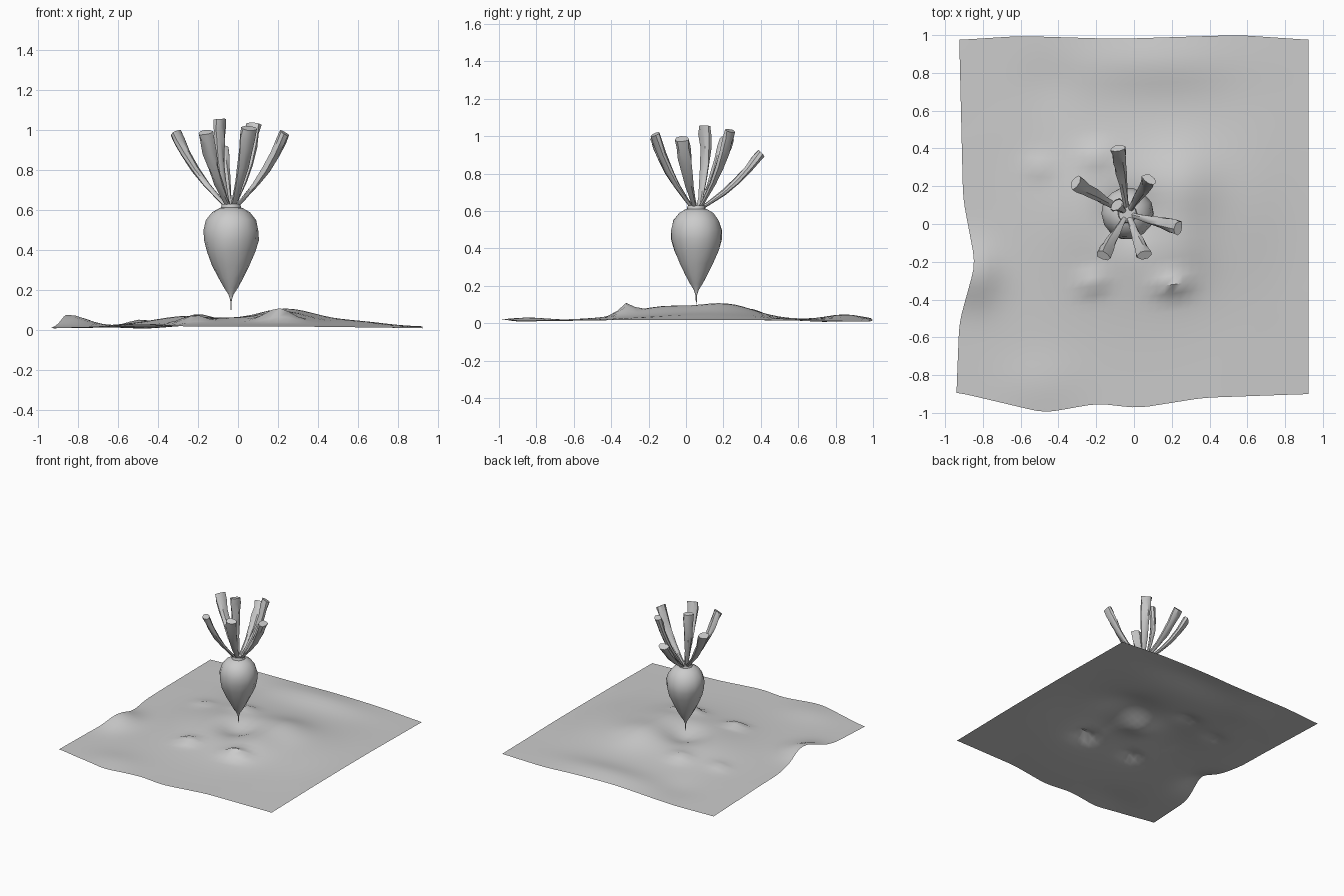
import bpy, bmesh, math, random
from mathutils import Vector

if "Cube" in bpy.data.objects:
    bpy.data.objects.remove(bpy.data.objects["Cube"])

random.seed(4)
grey = bpy.data.materials.new("light grey")
grey.diffuse_color = (0.6, 0.6, 0.6, 1)
grey.use_nodes = True
grey.node_tree.nodes["Principled BSDF"].inputs["Base Color"].default_value = grey.diffuse_color


def finish(name, bm, angle=50):
    bm.normal_update()
    me = bpy.data.meshes.new(name)
    bm.to_mesh(me)
    bm.free()
    me.materials.append(grey)
    ob = bpy.data.objects.new(name, me)
    bpy.context.collection.objects.link(ob)
    bpy.ops.object.select_all(action='DESELECT')
    ob.select_set(True)
    bpy.context.view_layer.objects.active = ob
    bpy.ops.object.shade_smooth_by_angle(angle=math.radians(angle))
    return ob


def skin(bm, rings):
    """Joins rings of points into a closed skin."""
    vs = [[bm.verts.new(p) for p in r] for r in rings]
    n = len(vs[0])
    for a, b in zip(vs, vs[1:]):
        for i in range(n):
            j = (i + 1) % n
            bm.faces.new((a[i], a[j], b[j], b[i]))
    bm.faces.new(vs[0][::-1])
    bm.faces.new(vs[-1])


def lerp(table, t):
    for (a, p), (b, q) in zip(table, table[1:]):
        if t <= b:
            return p + (q - p) * max(0, (t - a) / (b - a))
    return table[-1][1]


def smooth_lerp(table, t):
    return sum(lerp(table, t + d) for d in (-.06, -.03, 0, .03, .06)) / 5


# soil: wavy-edged sheet with a ring-shaped mound, clods and a central pit
LEFT = [(-1, -.94), (-.6, -.925), (-.27, -.84), (.1, -.905), (1, -.925)]
FRONT = [(-1, -.89), (-.5, -1.0), (-.2, -.95), (.03, -.975), (.4, -.92), (1, -.9)]
BACK = [(-1, .975), (-.65, .995), (-.1, .98), (.6, 1.0), (1, .975)]
# x, y, height, x spread, y spread
BUMPS = [(.0, .02, .055, .45, .42), (.26, .22, .055, .2, .2), (.24, -.14, .035, .16, .2),
         (-.85, -.27, .06, .13, .15), (-.25, .1, .02, .25, .3), (.1, .85, .03, .4, .14),
         (.2, -.32, .055, .09, .05), (-.22, -.31, .04, .07, .05), (-.2, .36, .03, .08, .06),
         (-.5, .3, .02, .07, .05), (.6, .1, .02, .2, .4), (-.03, .05, -.06, .14, .14),
         (-.45, .75, -.012, .15, .15), (-.5, -.85, .015, .2, .15)]


def height(x, y):
    z = .016
    for bx, by, h, sx, sy in BUMPS:
        z += h * math.exp(-((x - bx) / sx) ** 2 - ((y - by) / sy) ** 2)
    return max(0, z - .014 * max(0, abs(x * y) - .35))


bm = bmesh.new()
N = 40
grid = []
for j in range(N + 1):
    row = []
    for i in range(N + 1):
        u, v = i / N, j / N
        lx = smooth_lerp(LEFT, 2 * v - 1)
        x = lx + (.925 - lx) * u
        fy, by = smooth_lerp(FRONT, 2 * u - 1), smooth_lerp(BACK, 2 * u - 1)
        y = fy + (by - fy) * v
        row.append(bm.verts.new((x, y, height(x, y))))
    grid.append(row)
for j in range(N):
    for i in range(N):
        bm.faces.new((grid[j][i], grid[j][i + 1], grid[j + 1][i + 1], grid[j + 1][i]))
finish("soil", bm)

# root: turned profile (height, radius) with slight lumps and a thin tail
CX, CY = -.035, .055
PROFILE = [(.10, .002), (.15, .004), (.18, .014), (.21, .034), (.26, .062), (.32, .092),
           (.39, .122), (.45, .138), (.50, .138), (.55, .124), (.59, .092), (.61, .058),
           (.612, .05), (.63, .046)]
bm = bmesh.new()
rings = []
for z, r in PROFILE:
    ring = []
    for k in range(14):
        a = math.tau * k / 14
        rr = r * (1 + random.uniform(-.025, .025))
        ring.append((CX + rr * math.cos(a), CY + rr * math.sin(a), z))
    rings.append(ring)
skin(bm, rings)
finish("root", bm)

# stalks: flattened, crumpled, widening toward cut tips
TIPS = [(-.085, .40, .91), (-.31, .22, .985), (.08, .235, 1.03), (.235, -.02, .985),
        (.055, -.165, 1.01), (-.165, -.165, .99), (-.09, .10, 1.055)]
SIZES = [(0, .014), (.15, .017), (.35, .024), (.55, .031), (.75, .036), (.9, .041), (1, .041)]
for n, tip in enumerate(TIPS):
    tip = Vector(tip)
    out = Vector((tip.x - CX, tip.y - CY, 0))
    start = Vector((CX, CY, .61)) + out.normalized() * .018
    axis = (tip - start).normalized()
    side = axis.cross(Vector((0, 0, 1))).normalized()
    up = side.cross(axis)
    bm = bmesh.new()
    rings = []
    for t, s in SIZES:
        c = start.lerp(tip, t) - up * .025 * math.sin(math.pi * t)
        ring = []
        for k in range(8):
            a = math.tau * k / 8 + .5 * t
            s2 = s * random.uniform(.82, 1.12)
            ring.append(c + side * math.cos(a) * s2 + up * math.sin(a) * s2 * .62)
        rings.append(ring)
    skin(bm, rings)
    finish(f"stalk_{n + 1}", bm, 35)
